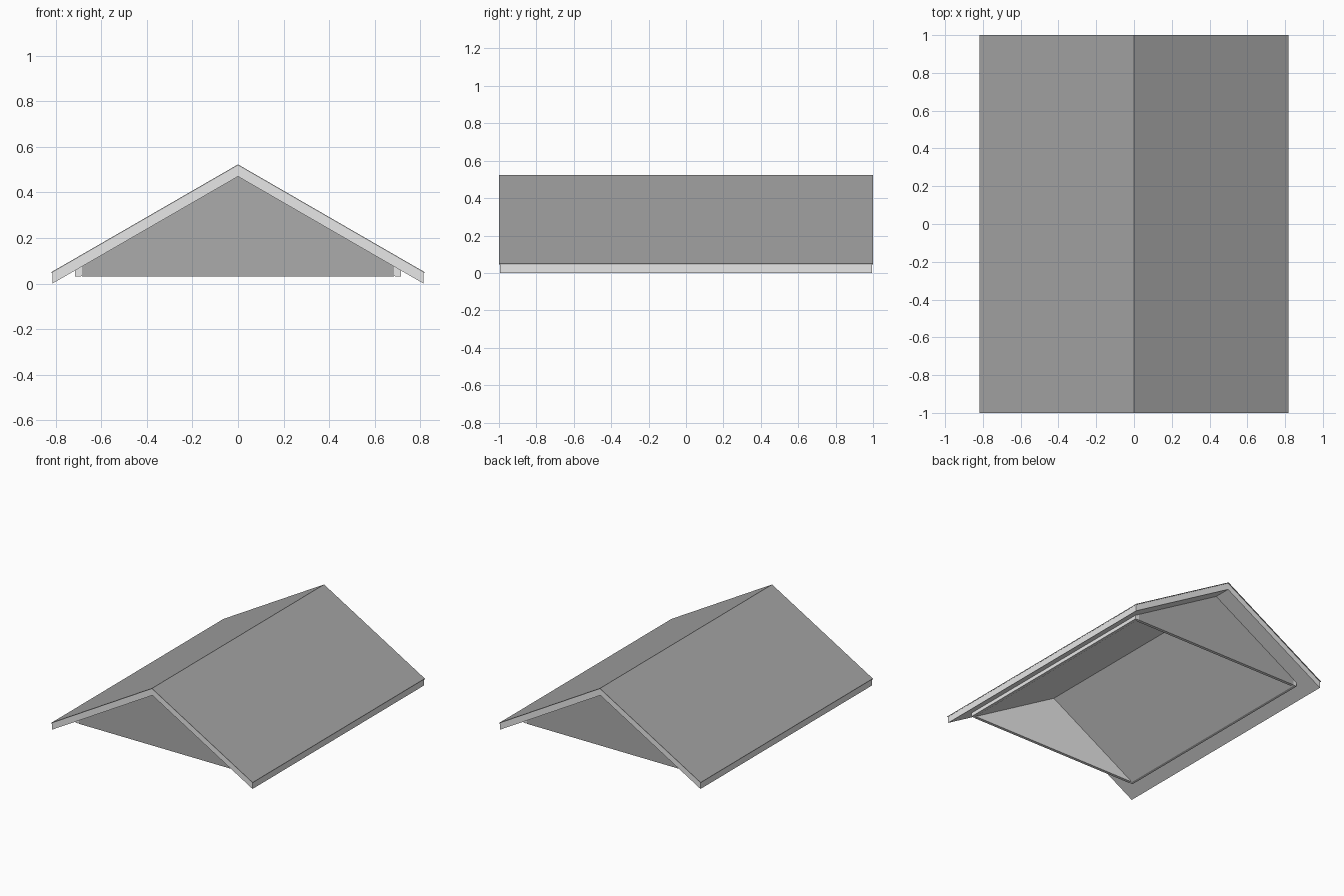
import bpy, bmesh

if "Cube" in bpy.data.objects:
    bpy.data.objects.remove(bpy.data.objects["Cube"])

SLOPE = 0.577  # 30 degree pitch


def material(name, value):
    m = bpy.data.materials.new(name)
    m.diffuse_color = (value, value, value, 1)
    m.use_nodes = True
    m.node_tree.nodes["Principled BSDF"].inputs["Base Color"].default_value = m.diffuse_color
    return m


light = material("light_grey", 0.8)
shingle = material("roof_grey", 0.37)
panel = material("gable_grey", 0.41)


def extrude_profile(name, points, y0, y1, mats, rule=None):
    """Extrude an x/z profile along y; rule picks a material index from a face."""
    bm = bmesh.new()
    face = bm.faces.new([bm.verts.new((x, y0, z)) for x, z in points])
    res = bmesh.ops.extrude_face_region(bm, geom=[face], use_keep_orig=True)
    moved = [g for g in res["geom"] if isinstance(g, bmesh.types.BMVert)]
    bmesh.ops.translate(bm, verts=moved, vec=(0, y1 - y0, 0))
    bmesh.ops.recalc_face_normals(bm, faces=bm.faces[:])
    if rule:
        for f in bm.faces:
            f.material_index = rule(f)
    mesh = bpy.data.meshes.new(name)
    bm.to_mesh(mesh)
    bm.free()
    for m in mats:
        mesh.materials.append(m)
    ob = bpy.data.objects.new(name, mesh)
    bpy.context.collection.objects.link(ob)
    return ob


def chevron(half, top, under):
    """Inverted V with plumb-cut eaves."""
    drop = half * SLOPE
    return [(-half, top - drop), (0, top), (half, top - drop),
            (half, under - drop), (0, under), (-half, under - drop)]


# Roof slab with a thin dark covering on top
extrude_profile("roof_slab", chevron(0.815, 0.518, 0.470), -0.995, 0.995, [light])
extrude_profile("roof_covering", chevron(0.819, 0.523, 0.518), -1, 1, [shingle])

# Low side walls joined by the inner ceiling lining
BASE = 0.03
inner = (0.43 - BASE) / SLOPE
outer = 0.715
eave = 0.470 - outer * SLOPE
extrude_profile("walls_and_ceiling",
                [(-outer, BASE), (-outer, eave), (0, 0.470), (outer, eave),
                 (outer, BASE), (inner, BASE), (0, 0.43), (-inner, BASE)],
                -0.868, 0.868, [light])

# Gable walls: dark outside, light inside
w = 0.685
gable = [(-w, BASE), (-w, 0.470 - w * SLOPE), (0, 0.470), (w, 0.470 - w * SLOPE), (w, BASE)]
for side, label in ((-1, "front"), (1, "back")):
    extrude_profile(label + "_gable", gable, side * 0.848, side * 0.87, [light, panel],
                    lambda f, s=side: int(f.normal.y * s > 0.5))
